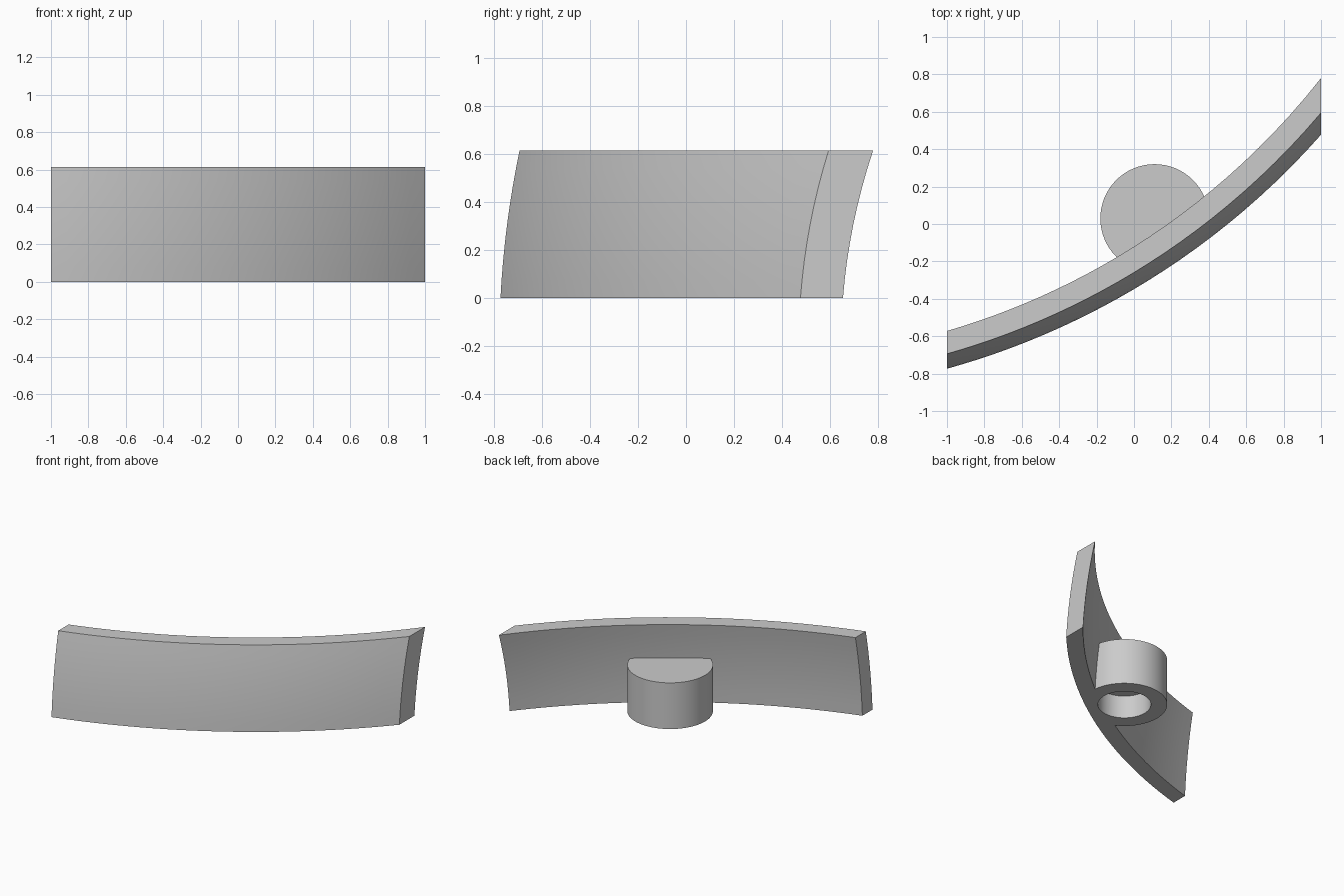
import bpy, bmesh
from math import sqrt, hypot, cos, sin, pi, radians

if "Cube" in bpy.data.objects:
    bpy.data.objects.remove(bpy.data.objects["Cube"])

CX, CY, CZ = -2.11, 3.225, -0.205     # shared centre of the spherical shell
OUTER, INNER = 4.155, 4.04
HEIGHT = 0.615
BX, BY = 0.11, 0.03                   # boss axis

grey = bpy.data.materials.new("plain grey")
grey.use_nodes = True
colour = (0.6, 0.6, 0.6, 1)
grey.diffuse_color = colour
grey.node_tree.nodes["Principled BSDF"].inputs["Base Color"].default_value = colour


def finish(name, bm):
    bmesh.ops.recalc_face_normals(bm, faces=bm.faces)
    mesh = bpy.data.meshes.new(name)
    bm.to_mesh(mesh)
    bm.free()
    mesh.materials.append(grey)
    obj = bpy.data.objects.new(name, mesh)
    bpy.context.collection.objects.link(obj)
    return obj


def shell_y(radius, x, z):
    return CY - sqrt(radius ** 2 - (z - CZ) ** 2 - (x - CX) ** 2)


# Curved panel: closed vertical sections bridged along x
def make_panel(steps=24, rows=8):
    bm = bmesh.new()
    heights = [HEIGHT * r / rows for r in range(rows + 1)]
    rim = [(OUTER, z) for z in heights] + [(INNER, z) for z in reversed(heights)]
    sections = []
    for i in range(steps + 1):
        x = -1 + 2 * i / steps
        sections.append([bm.verts.new((x, shell_y(r, x, z), z)) for r, z in rim])
    n = len(rim)
    for a, b in zip(sections, sections[1:]):
        for j in range(n):
            k = (j + 1) % n
            bm.faces.new((a[j], b[j], b[k], a[k]))
    for end in (sections[0], sections[-1]):
        for j in range(rows):
            bm.faces.new((end[j], end[j + 1], end[n - 2 - j], end[n - 1 - j]))
    return finish("curved_panel", bm)


# Upright round prism, optionally kept inside the thickness of the panel
def make_round(name, radius, bottom, top, limit=None, sides=64):
    bm = bmesh.new()
    ring = []
    for i in range(sides):
        a = 2 * pi * i / sides
        x, y = BX + radius * cos(a), BY + radius * sin(a)
        d = hypot(x - CX, y - CY)
        if limit and d > limit:
            x, y = CX + (x - CX) * limit / d, CY + (y - CY) * limit / d
        ring.append(bm.verts.new((x, y, bottom)))
    base = bm.faces.new(ring)
    grown = bmesh.ops.extrude_face_region(bm, geom=[base], use_keep_orig=True)
    moved = [v for v in grown["geom"] if isinstance(v, bmesh.types.BMVert)]
    bmesh.ops.translate(bm, verts=moved, vec=(0, 0, top - bottom))
    return finish(name, bm)


panel = make_panel()
boss = make_round("rear_boss", 0.29, 0, 0.345, limit=4.1)

# Blind hole in the underside
bore = make_round("bore_cutter", 0.18, -0.1, 0.17)
bore.hide_render = True
bore.hide_set(True)
bore.display_type = 'WIRE'

for obj in (panel, boss):
    cut = obj.modifiers.new("bore", 'BOOLEAN')
    cut.operation = 'DIFFERENCE'
    cut.solver = 'EXACT'
    cut.object = bore
    bpy.ops.object.select_all(action='DESELECT')
    obj.select_set(True)
    bpy.context.view_layer.objects.active = obj
    bpy.ops.object.modifier_apply(modifier=cut.name)
    bpy.ops.object.shade_smooth_by_angle(angle=radians(30))
